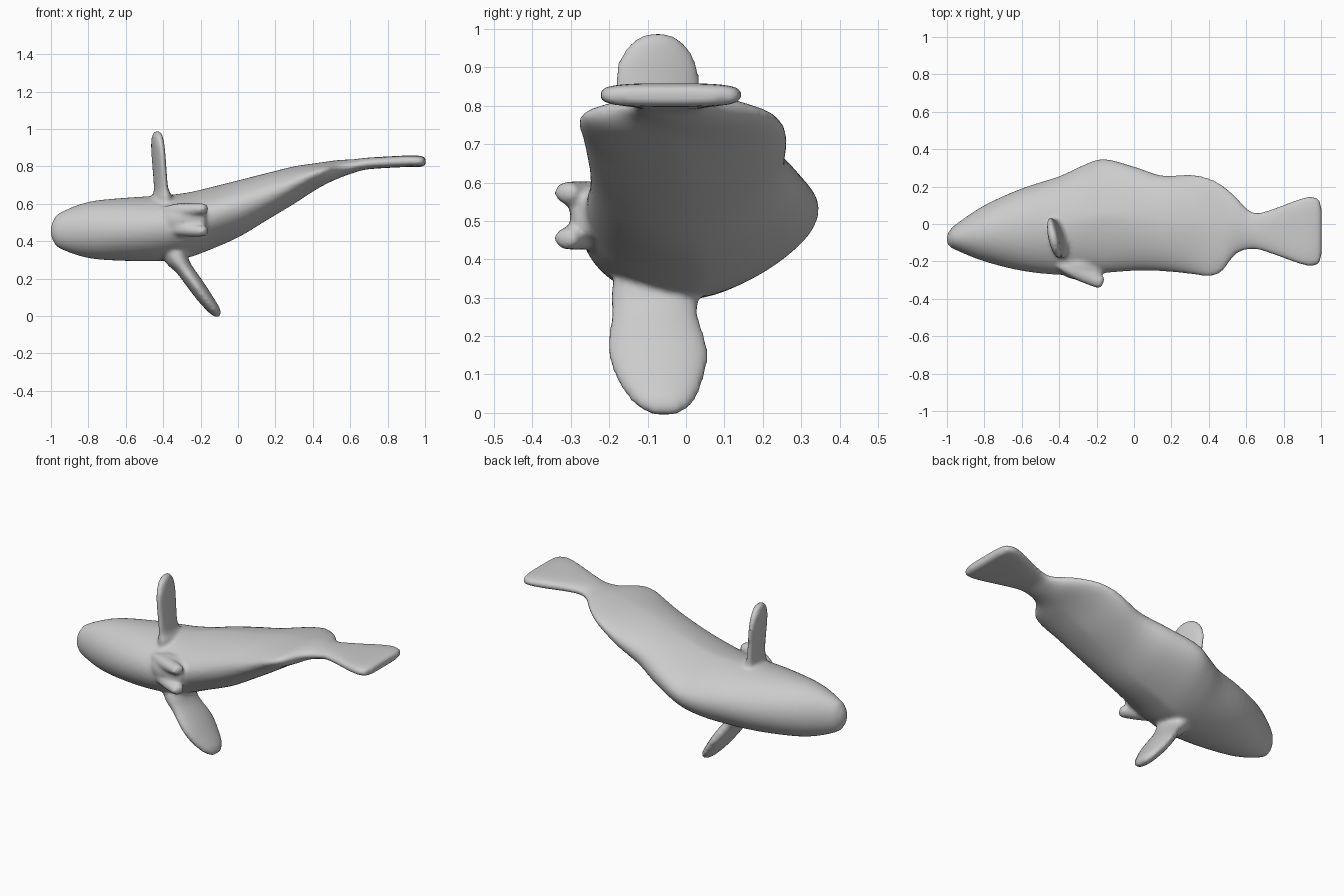
import bpy, bmesh, math
from mathutils import Vector

if "Cube" in bpy.data.objects:
    bpy.data.objects.remove(bpy.data.objects["Cube"])

grey = bpy.data.materials.new("plain grey")
grey.diffuse_color = (0.6, 0.6, 0.6, 1)
grey.use_nodes = True
grey.node_tree.nodes["Principled BSDF"].inputs["Base Color"].default_value = grey.diffuse_color


def spline(rows, steps):
    """Catmull-Rom interpolation through rows of numbers."""
    out = []
    for i in range(len(rows) - 1):
        a, b = rows[max(i - 1, 0)], rows[i]
        c, d = rows[i + 1], rows[min(i + 2, len(rows) - 1)]
        for s in range(steps):
            t = s / steps
            out.append([0.5 * (2 * q + (r - p) * t + (2 * p - 5 * q + 4 * r - w) * t * t
                               + (3 * q - p - 3 * r + w) * t ** 3)
                        for p, q, r, w in zip(a, b, c, d)])
    out.append(list(rows[-1]))
    return out


def skin(name, rings):
    """Joins rings of points into a closed smooth surface."""
    bm = bmesh.new()
    loops = [[bm.verts.new(p) for p in ring] for ring in rings]
    n = len(loops[0])
    for a, b in zip(loops, loops[1:]):
        for i in range(n):
            j = (i + 1) % n
            bm.faces.new((a[i], a[j], b[j], b[i]))
    bm.faces.new(loops[0])
    bm.faces.new(loops[-1])
    bmesh.ops.recalc_face_normals(bm, faces=bm.faces[:])
    me = bpy.data.meshes.new(name)
    bm.to_mesh(me)
    bm.free()
    me.materials.append(grey)
    ob = bpy.data.objects.new(name, me)
    bpy.context.collection.objects.link(ob)
    return ob


def fin(name, rows, wide, steps=5, n=28):
    """Flattened fin; each row is x, y, z, half width, half thickness."""
    path = spline(rows, steps)
    wide = Vector(wide).normalized()
    along = Vector(rows[-1][:3]) - Vector(rows[0][:3])
    thin = wide.cross(along).normalized()
    rings = []
    for x, y, z, w, t in path:
        c = Vector((x, y, z))
        rings.append([c + wide * max(w, .001) * math.cos(2 * math.pi * k / n)
                      + thin * max(t, .001) * math.sin(2 * math.pi * k / n) for k in range(n)])
    return skin(name, rings)


def power(v, p):
    return math.copysign(abs(v) ** p, v)


def bump(x, middle, width):
    return math.exp(-((x - middle) / width) ** 2)


# Body and tail: x, upper y, lower y, top z, bottom z
stations = [
    (-1.0, -.06, -.10, .48, .43), (-.985, -.035, -.12, .515, .395),
    (-.95, 0, -.14, .553, .36), (-.8, .10, -.20, .61, .31),
    (-.6, .19, -.25, .632, .295), (-.4, .255, -.272, .645, .295),
    (-.27, .315, -.27, .66, .312), (-.16, .347, -.262, .685, .35),
    (0, .307, -.25, .725, .42), (.15, .259, -.252, .763, .51),
    (.3, .264, -.267, .80, .60), (.4, .244, -.279, .815, .665),
    (.47, .208, -.254, .825, .705), (.54, .15, -.165, .834, .737),
    (.62, .07, -.135, .838, .766), (.7, .067, -.147, .847, .785),
    (.9, .138, -.217, .858, .797), (.965, .142, -.221, .857, .797),
    (.99, .128, -.208, .853, .80), (1.003, .08, -.16, .844, .81)]
N = 64
body_rings = []
for x, yu, yl, zt, zb in spline(stations, 4):
    # Back ridge and rear edges are sharp, the tail is a flat rounded plate
    edge = zb + (zt - zb) * (.5 + .05 * bump(x, -.1, .3) + .13 * bump(x, .42, .14))
    rear = .3 * bump(x, .38, .17)
    flat = .4 * min(max((x - .6) / .25, 0), 1)
    ridge = .6 * bump(x, -.16, .22)
    ring = []
    for k in range(N):
        c, s = math.cos(2 * math.pi * k / N), math.sin(2 * math.pi * k / N)
        q = 1 + rear - flat + (ridge if c > 0 else ridge * .3)
        y = (yu + yl) / 2 + (yu - yl) / 2 * power(c, q)
        ring.append((x, y, edge + power(s, 1 - flat) * ((zt - edge) if s > 0 else (edge - zb))))
    body_rings.append(ring)
parts = [skin("fish_body_and_fins", body_rings)]

# Side fins
parts.append(fin("upper_side_fin", [
    (-.405, -.075, .55, .10, .05), (-.405, -.075, .635, .112, .048),
    (-.412, -.075, .69, .106, .031), (-.425, -.075, .86, .113, .029),
    (-.43, -.075, .93, .096, .028), (-.432, -.075, .972, .06, .022),
    (-.432, -.075, .989, .02, .01)], (.22, -1, 0)))
parts.append(fin("lower_side_fin", [
    (-.37, -.08, .40, .10, .07), (-.328, -.08, .312, .115, .062),
    (-.29, -.082, .255, .113, .045), (-.225, -.073, .165, .13, .043),
    (-.175, -.068, .095, .116, .039), (-.125, -.06, .03, .08, .03),
    (-.102, -.056, -.001, .035, .014)], (0, 1, 0)))

# Belly mound and the pair of short fins growing from it
parts.append(fin("belly_mound", [
    (-.44, -.20, .51, .02, .02), (-.37, -.215, .515, .07, .06),
    (-.29, -.225, .52, .085, .075), (-.18, -.24, .52, .06, .06),
    (-.168, -.24, .52, .03, .03)], (0, 0, 1)))
for name, z, tilt in (("upper_belly_fin", .565, .008), ("lower_belly_fin", .465, -.01)):
    parts.append(fin(name, [
        (-.40, -.22, z, .02, .02), (-.31, -.255, z, .038, .04),
        (-.195, -.305, z + tilt, .03, .036), (-.17, -.312, z + tilt, .022, .03),
        (-.163, -.312, z + tilt, .01, .015)], (0, 0, 1)))

# Fuse the parts into one skin with soft joins
for ob in parts:
    ob.select_set(True)
bpy.context.view_layer.objects.active = parts[0]
bpy.ops.object.join()
fish = parts[0]
remesh = fish.modifiers.new("fuse", 'REMESH')
remesh.mode = 'VOXEL'
remesh.voxel_size = 0.011
remesh.use_smooth_shade = True
soften = fish.modifiers.new("soften", 'SMOOTH')
soften.factor = 0.5
soften.iterations = 5
